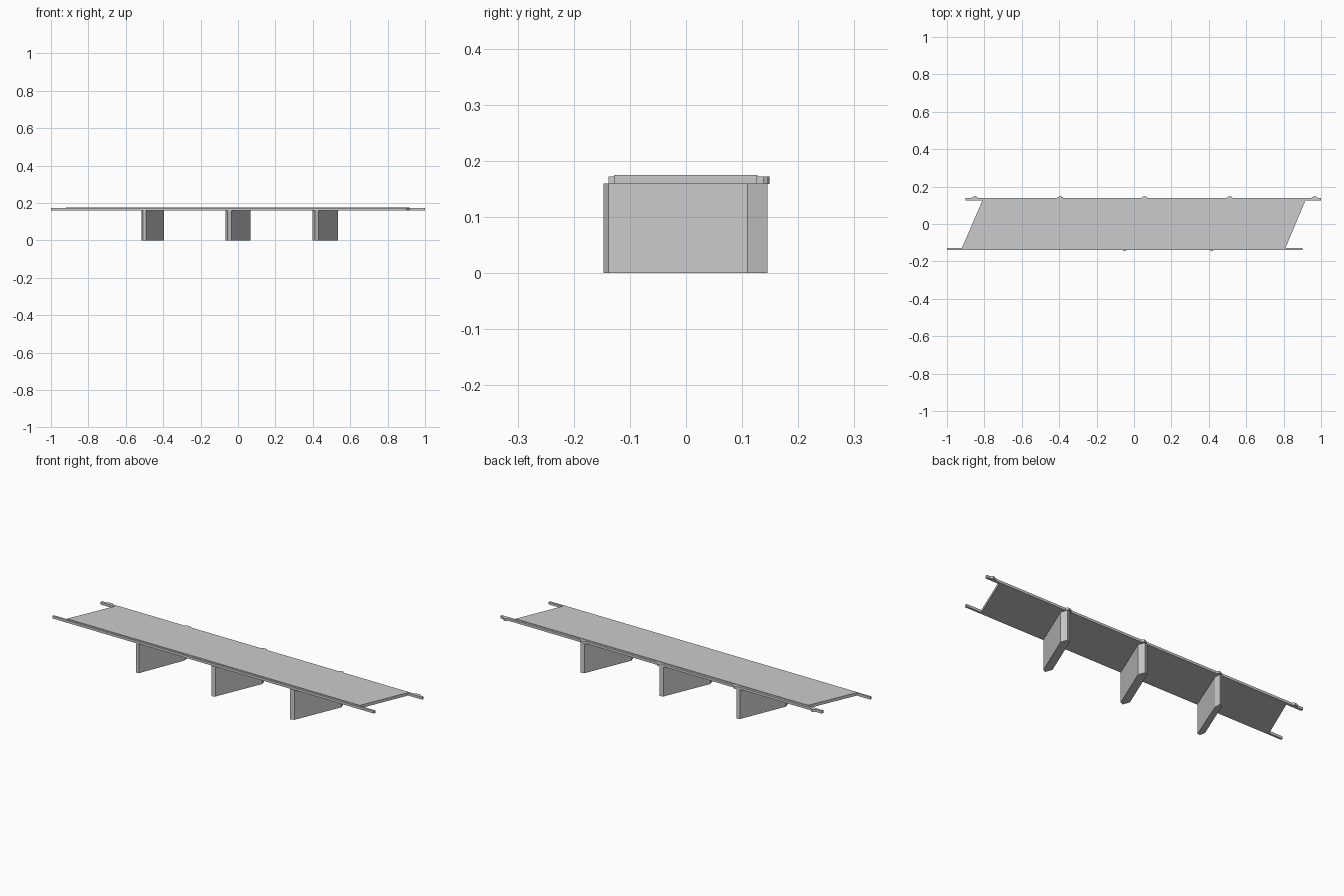
import bpy, bmesh

if "Cube" in bpy.data.objects:
    bpy.data.objects.remove(bpy.data.objects["Cube"])


def prism(name, outline, z0, z1):
    """Extrude a plan outline vertically into a flat-faced solid."""
    bm = bmesh.new()
    face = bm.faces.new([bm.verts.new((x, y, z0)) for x, y in outline])
    ext = bmesh.ops.extrude_face_region(bm, geom=[face])
    verts = [v for v in ext["geom"] if isinstance(v, bmesh.types.BMVert)]
    bmesh.ops.translate(bm, verts=verts, vec=(0, 0, z1 - z0))
    bmesh.ops.recalc_face_normals(bm, faces=bm.faces[:])
    mesh = bpy.data.meshes.new(name)
    bm.to_mesh(mesh)
    bm.free()
    ob = bpy.data.objects.new(name, mesh)
    bpy.context.collection.objects.link(ob)
    return ob


RAIL_Z = (0.159, 0.172)

# Skewed deck slab
prism("deck", [(-0.92, -0.128), (0.81, -0.128), (0.917, 0.127), (-0.81, 0.127)],
      0.159, 0.175)

# Edge beams, offset along the skew and longer than the deck
prism("front_edge_beam", [(-1, -0.138), (0.9, -0.138), (0.9, -0.127), (-1, -0.127)], *RAIL_Z)
prism("back_edge_beam", [(-0.9, 0.126), (1, 0.126), (1, 0.138), (-0.9, 0.139)], *RAIL_Z)

# Small pointed brackets along the back edge beam
for i, x in enumerate((-0.85, -0.393, 0.058, 0.512, 0.966)):
    prism(f"back_bracket_{i + 1}",
          [(x - 0.024, 0.137), (x + 0.016, 0.137), (x + 0.012, 0.144),
           (x + 0.003, 0.149), (x - 0.008, 0.146)], *RAIL_Z)

# Skewed piers with pointed ends
hexagon = [(0.036, 0.138), (-0.068, -0.11), (-0.055, -0.147),
           (-0.036, -0.138), (0.068, 0.11), (0.055, 0.145)]
prism("pier_middle", hexagon, 0, 0.16)
prism("pier_right", [(x + 0.466, y) for x, y in hexagon], 0, 0.16)
prism("pier_left", [(-0.415, 0.138), (-0.515, -0.105), (-0.508, -0.134),
                    (-0.493, -0.132), (-0.396, 0.11), (-0.398, 0.143)], 0, 0.16)
